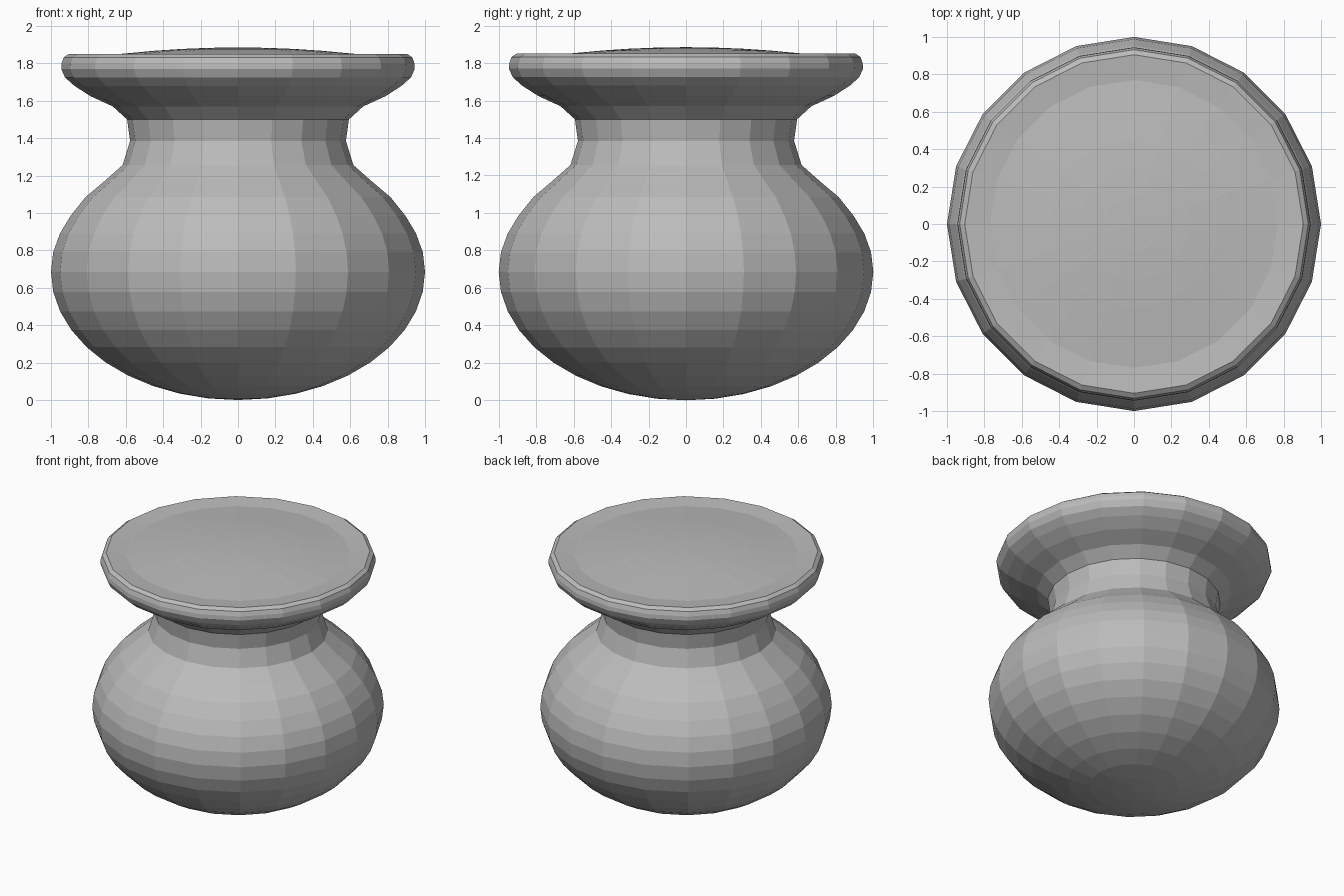
import bpy, bmesh
from math import sin, cos, pi, radians

SIDES = 20

if "Cube" in bpy.data.objects:
    bpy.data.objects.remove(bpy.data.objects["Cube"], do_unlink=True)

grey = bpy.data.materials.new("plain grey")
grey.use_nodes = True
colour = (0.5, 0.5, 0.5, 1)
grey.diffuse_color = colour
grey.node_tree.nodes["Principled BSDF"].inputs["Base Color"].default_value = colour


def lathe(name, profile):
    """Turn (radius, height) points around z; radius 0 becomes a pole."""
    bm = bmesh.new()
    rings = []
    for r, z in profile:
        if r == 0:
            rings.append([bm.verts.new((0, 0, z))] * SIDES)
        else:
            rings.append([bm.verts.new((r * cos(2 * pi * i / SIDES),
                                        r * sin(2 * pi * i / SIDES), z))
                          for i in range(SIDES)])
    for low, high in zip(rings, rings[1:]):
        for i in range(SIDES):
            j = (i + 1) % SIDES
            corners = dict.fromkeys((low[i], low[j], high[j], high[i]))
            bm.faces.new(list(corners))
    bmesh.ops.recalc_face_normals(bm, faces=bm.faces)
    mesh = bpy.data.meshes.new(name)
    bm.to_mesh(mesh)
    bm.free()
    mesh.materials.append(grey)
    obj = bpy.data.objects.new(name, mesh)
    bpy.context.collection.objects.link(obj)
    return obj


# Round belly: lower half of a squashed sphere
belly = [(0, 0)] + [(cos(radians(a)), 0.685 * (1 + sin(radians(a))))
                    for a in range(-81, 1, 9)]
# Shoulder and neck
shoulder = [(0.988, 0.79), (0.952, 0.89), (0.895, 0.985), (0.815, 1.085),
            (0.72, 1.165), (0.617, 1.256), (0.577, 1.385), (0.593, 1.5)]
# Flared rim with rounded lip
rim = [(0.67, 1.57), (0.79, 1.625), (0.875, 1.68), (0.925, 1.725),
       (0.945, 1.77), (0.943, 1.8), (0.932, 1.832), (0.905, 1.85)]
# Shallow groove and gently domed filling
top = [(0.77, 1.838), (0.6, 1.853), (0.45, 1.867), (0.3, 1.877),
       (0.15, 1.883), (0, 1.885)]

lathe("pot", belly + shoulder + rim + top)
